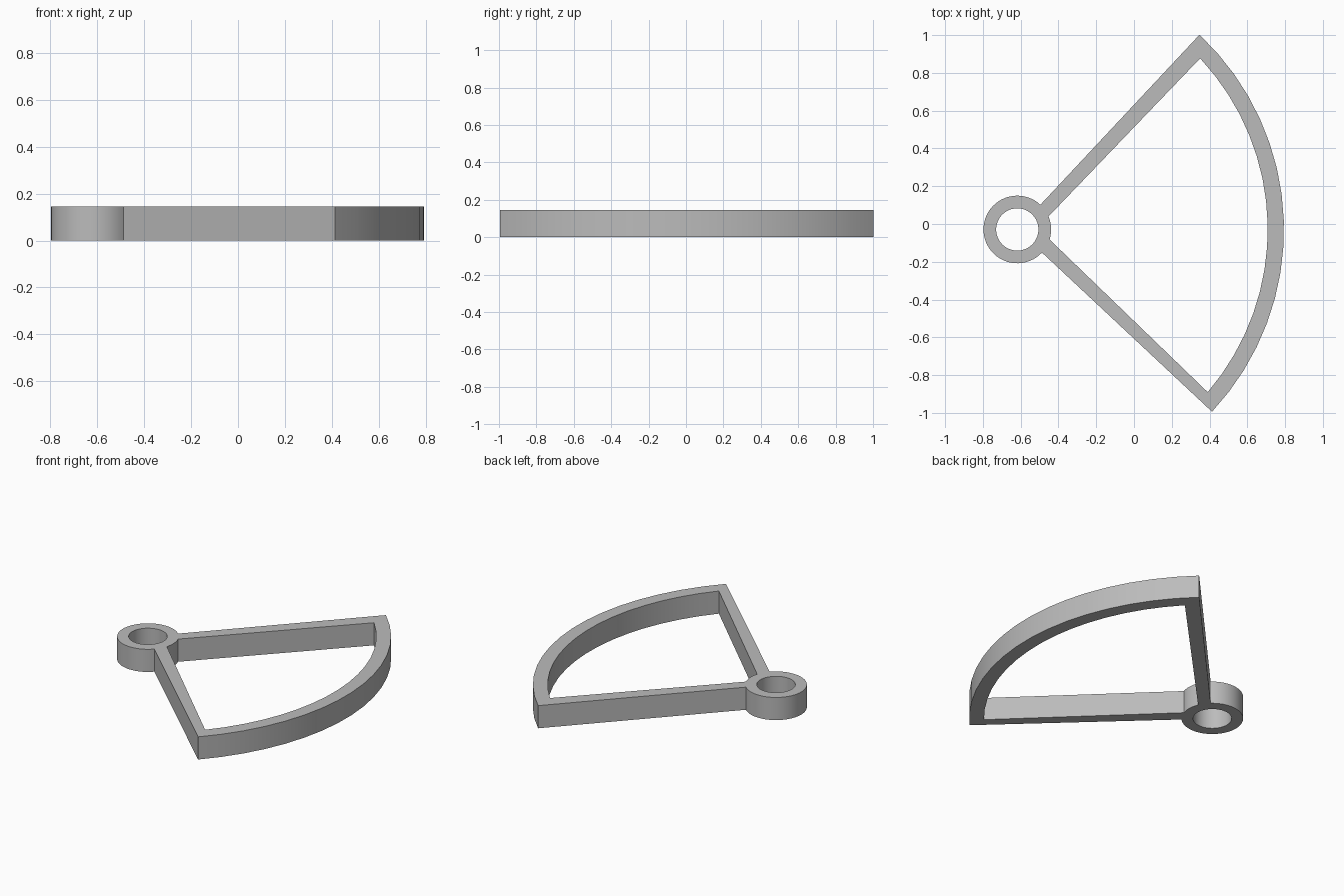
import bpy
import bmesh
from math import radians, cos, sin

cube = bpy.data.objects.get("Cube")
if cube:
    bpy.data.objects.remove(cube, do_unlink=True)

HUB_X, HUB_Y = -0.618, -0.029
HEIGHT = 0.145
HUB_R, HOLE_R = 0.179, 0.112
RIM_OUT, RIM_IN = 1.412, 1.326


def arc(radius, start, end, steps):
    """Points on an arc about the hub centre, angles in degrees."""
    angles = [radians(start + (end - start) * i / steps) for i in range(steps + 1)]
    return [(HUB_X + radius * cos(a), HUB_Y + radius * sin(a)) for a in angles]


# Outline: rim arc, then round the back of the hub
outline = arc(RIM_OUT, -43.1, 46.9, 16) + arc(HUB_R, 46.9, 316.9, 42)
# Window between the two arms, closed by the front of the hub
window = arc(RIM_IN, -40.5, 43.1, 16) + arc(HUB_R, 22.6, -17.2, 7)
# Round hole through the hub
hole = arc(HOLE_R, 0, 360, 48)[:-1]

bm = bmesh.new()
for loop in (outline, window, hole):
    verts = [bm.verts.new((x, y, 0)) for x, y in loop]
    for a, b in zip(verts, verts[1:] + verts[:1]):
        bm.edges.new((a, b))

# Fill the flat profile and raise it to full height
bmesh.ops.triangle_fill(bm, use_beauty=True, edges=bm.edges[:], normal=(0, 0, 1))
raised = bmesh.ops.extrude_face_region(bm, geom=bm.faces[:], use_keep_orig=True)
top = [g for g in raised["geom"] if isinstance(g, bmesh.types.BMVert)]
bmesh.ops.translate(bm, verts=top, vec=(0, 0, HEIGHT))
bmesh.ops.recalc_face_normals(bm, faces=bm.faces[:])

mesh = bpy.data.meshes.new("sector_frame")
bm.to_mesh(mesh)
bm.free()
frame = bpy.data.objects.new("sector_frame", mesh)
bpy.context.collection.objects.link(frame)

# Plain grey material
grey = bpy.data.materials.new("plain grey")
grey.use_nodes = True
color = (0.5, 0.5, 0.5, 1)
grey.diffuse_color = color
grey.node_tree.nodes["Principled BSDF"].inputs["Base Color"].default_value = color
mesh.materials.append(grey)

# Smooth curves, sharp corners
bpy.ops.object.select_all(action="DESELECT")
frame.select_set(True)
bpy.context.view_layer.objects.active = frame
bpy.ops.object.shade_smooth_by_angle(angle=radians(30))
